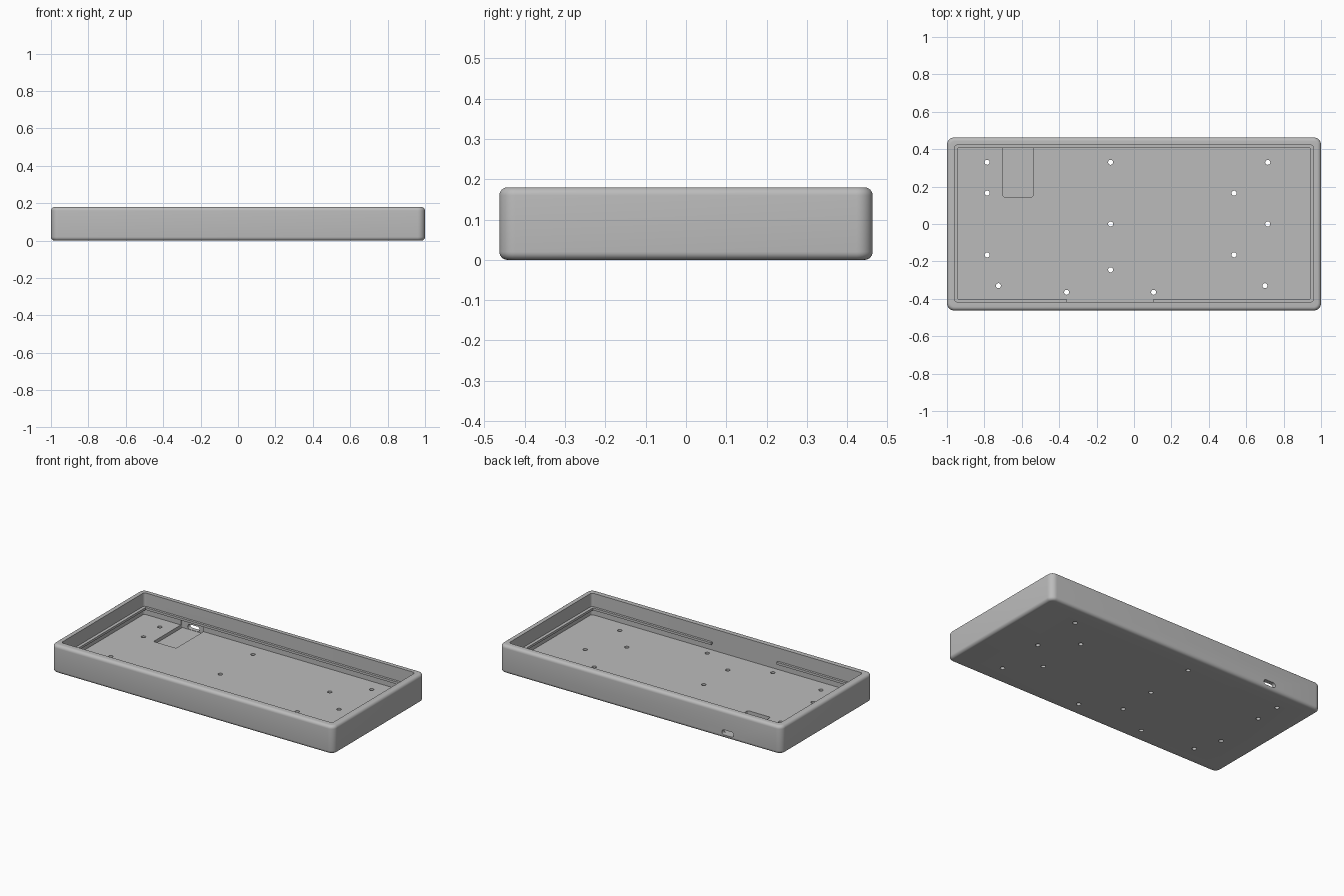
import bpy, bmesh, math
from mathutils import Vector

old = bpy.data.objects.get("Cube")
if old:
    bpy.data.objects.remove(old)

GREY = (0.5, 0.5, 0.5, 1)
mat = bpy.data.materials.new("plain grey")
mat.use_nodes = True
mat.diffuse_color = GREY
mat.node_tree.nodes["Principled BSDF"].inputs["Base Color"].default_value = GREY


def finish(bm, name):
    bmesh.ops.recalc_face_normals(bm, faces=bm.faces)
    mesh = bpy.data.meshes.new(name)
    bm.to_mesh(mesh)
    bm.free()
    mesh.materials.append(mat)
    ob = bpy.data.objects.new(name, mesh)
    bpy.context.scene.collection.objects.link(ob)
    return ob


def box(name, lo, hi, radius=0, axis=2, fillet=0):
    """Box between two corners, rounded along one axis, then filleted at both ends."""
    lo, hi = Vector(lo), Vector(hi)
    bm = bmesh.new()
    bmesh.ops.create_cube(bm, size=1)
    for v in bm.verts:
        v.co = (lo + hi) / 2 + v.co * (hi - lo)
    if radius:
        along = [e for e in bm.edges
                 if abs((e.verts[0].co - e.verts[1].co)[axis]) > 1e-5]
        bmesh.ops.bevel(bm, geom=along, offset=radius, segments=8,
                        profile=0.5, affect='EDGES')
    if fillet:
        rims = [e for e in bm.edges
                if abs((e.verts[0].co - e.verts[1].co)[axis]) < 1e-5]
        bmesh.ops.bevel(bm, geom=rims, offset=fillet, segments=6,
                        profile=0.5, affect='EDGES')
    return finish(bm, name)


def cut(target, cutter):
    cutter.hide_render = True
    mod = target.modifiers.new("cut", 'BOOLEAN')
    mod.operation = 'DIFFERENCE'
    mod.solver = 'EXACT'
    mod.object = cutter
    bpy.context.view_layer.objects.active = target
    bpy.ops.object.modifier_apply(modifier=mod.name)
    bpy.data.objects.remove(cutter)


# Tray shell
tray = box("tray", (-1, -0.463, 0), (1, 0.463, 0.18), 0.04, fillet=0.02)
cut(tray, box("cavity", (-0.96, -0.417, 0.042), (0.96, 0.422, 0.3), 0.016))

# Connector pocket in the floor and rounded port through the back wall
cut(tray, box("pocket", (-0.7, 0.145, 0.02), (-0.54, 0.437, 0.08), 0.008))
cut(tray, box("port", (-0.662, 0.4, 0.022), (-0.578, 0.5, 0.054), 0.0155, axis=1))

# Screw holes through the floor
holes = [(-0.125, 0.33), (-0.125, 0), (-0.125, -0.245), (-0.725, -0.33), (0.7, -0.33),
         (-0.36, -0.365), (0.105, -0.365), (0.715, 0.33), (0.715, 0), (-0.785, 0.33)]
holes += [(x, s * 0.165) for x in (-0.785, 0.535) for s in (-1, 1)]
bm = bmesh.new()
for x, y in holes:
    made = bmesh.ops.create_cone(bm, cap_ends=True, segments=24,
                                 radius1=0.0135, radius2=0.0135, depth=0.2)
    bmesh.ops.translate(bm, verts=made["verts"], vec=(x, y, 0.02))
cut(tray, finish(bm, "screw_holes"))

# Thin retaining lip around the inside wall, open in the middle of the front
Z0, Z1 = 0.08, 0.095
lips = {
    "back_lip": ((-0.97, 0.407), (0.97, 0.432)),
    "left_lip": ((0.94, -0.41), (0.97, 0.42)),
    "right_lip": ((-0.97, -0.41), (-0.94, 0.42)),
    "front_left_lip": ((0.105, -0.427), (0.97, -0.402)),
    "front_right_lip": ((-0.97, -0.427), (-0.36, -0.402)),
}
for name, (lo, hi) in lips.items():
    box(name, (*lo, Z0), (*hi, Z1))

# Smooth the rounded edges, keep the rest crisp
bpy.ops.object.select_all(action='DESELECT')
tray.select_set(True)
bpy.context.view_layer.objects.active = tray
bpy.ops.object.shade_smooth_by_angle(angle=math.radians(30))
